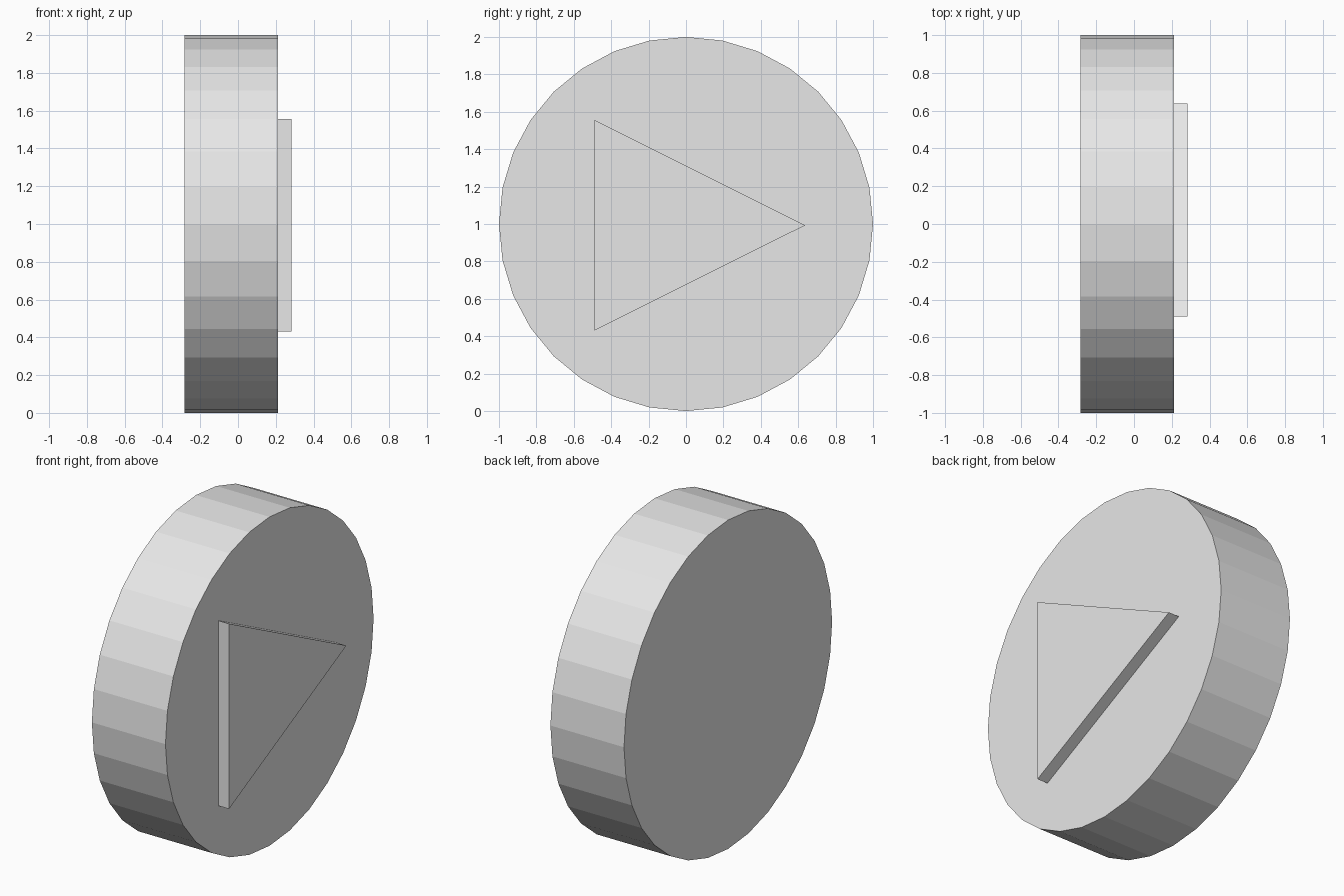
import bpy, bmesh
from math import sin, cos, tau

cube = bpy.data.objects.get("Cube")
if cube:
    bpy.data.objects.remove(cube, do_unlink=True)

grey = bpy.data.materials.new("light grey")
grey.use_nodes = True
colour = (0.8, 0.8, 0.8, 1)
grey.diffuse_color = colour
grey.node_tree.nodes["Principled BSDF"].inputs["Base Color"].default_value = colour


def slab(name, outline, x0, x1):
    """Extrude a (y, z) outline along x from x0 to x1."""
    bm = bmesh.new()
    face = bm.faces.new([bm.verts.new((x0, y, z)) for y, z in outline])
    extruded = bmesh.ops.extrude_face_region(bm, geom=[face])["geom"]
    moved = [g for g in extruded if isinstance(g, bmesh.types.BMVert)]
    bmesh.ops.translate(bm, verts=moved, vec=(x1 - x0, 0, 0))
    bmesh.ops.recalc_face_normals(bm, faces=bm.faces)
    mesh = bpy.data.meshes.new(name)
    bm.to_mesh(mesh)
    bm.free()
    mesh.materials.append(grey)
    obj = bpy.data.objects.new(name, mesh)
    bpy.context.collection.objects.link(obj)
    return obj


# Round body lying on its side, 32 flat facets
sides = 32
circle = [(sin(tau * i / sides), 1 + cos(tau * i / sides)) for i in range(sides)]
slab("disc_body", circle, -0.283, 0.212)

# Raised triangle on the left face, pointing backward
slab("raised_triangle", [(-0.49, 0.43), (0.637, 0.993), (-0.49, 1.556)], 0.2, 0.283)
